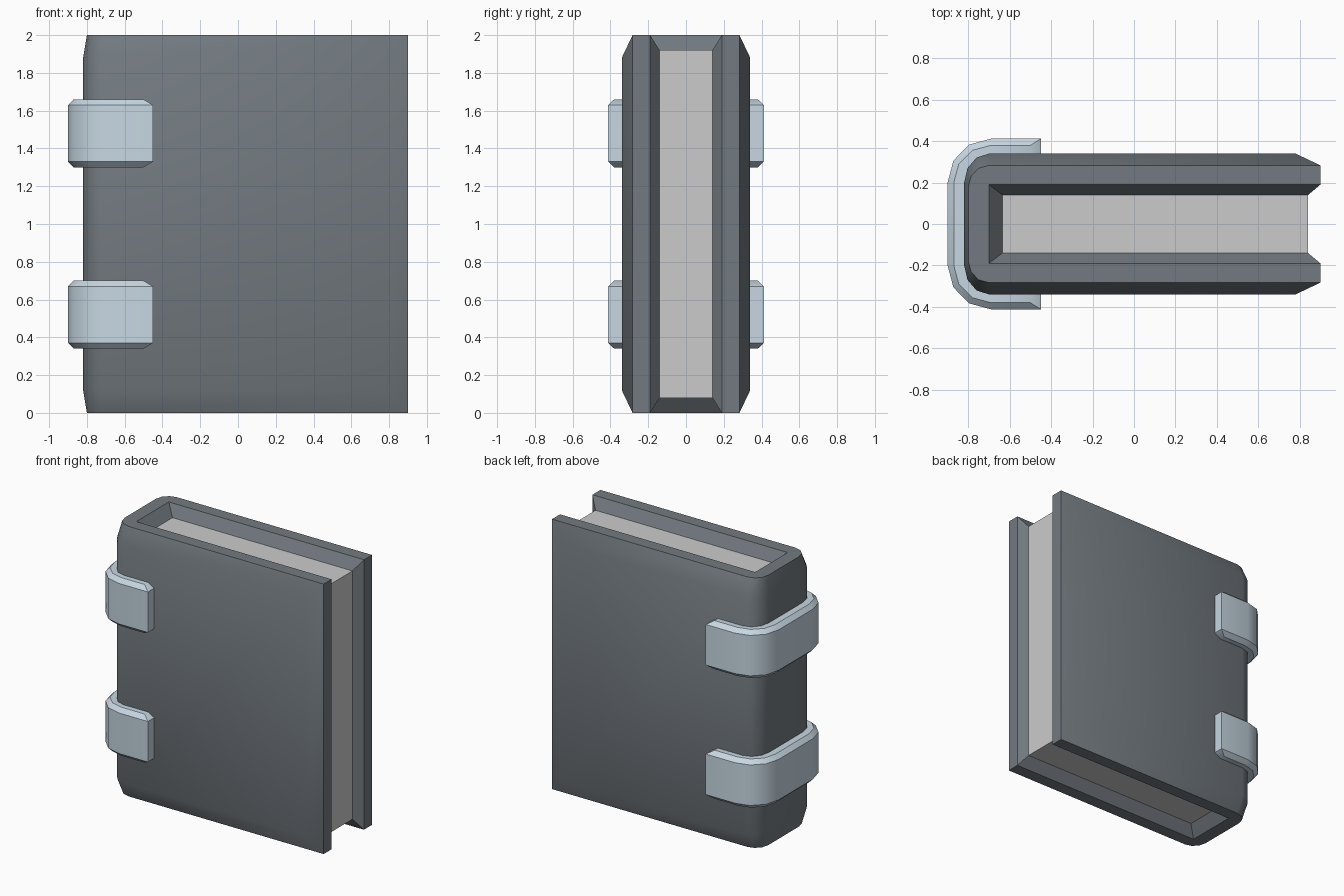
import bpy, bmesh, math

if "Cube" in bpy.data.objects:
    bpy.data.objects.remove(bpy.data.objects["Cube"])


def material(name, rgb):
    m = bpy.data.materials.new(name)
    m.diffuse_color = (*rgb, 1)
    m.use_nodes = True
    m.node_tree.nodes["Principled BSDF"].inputs["Base Color"].default_value = m.diffuse_color
    return m


def finish(name, bm, mat=None, smooth=None):
    bmesh.ops.remove_doubles(bm, verts=bm.verts, dist=1e-5)
    bmesh.ops.recalc_face_normals(bm, faces=bm.faces)
    me = bpy.data.meshes.new(name)
    bm.to_mesh(me)
    bm.free()
    ob = bpy.data.objects.new(name, me)
    bpy.context.collection.objects.link(ob)
    if mat:
        me.materials.append(mat)
    if smooth:
        bpy.ops.object.select_all(action='DESELECT')
        ob.select_set(True)
        bpy.context.view_layer.objects.active = ob
        bpy.ops.object.shade_smooth_by_angle(angle=math.radians(smooth))
    return ob


def half_u(end, corner, spine):
    """Half of a U outline: free end, then an elliptical corner to the spine."""
    (cx, cy), (sx, sy) = corner, spine
    pts = [end]
    for i in range(4):
        a = math.radians(30 * i)
        pts.append((cx + (sx - cx) * math.sin(a), sy + (cy - sy) * math.cos(a)))
    return pts


def u_shell(name, outlines, heights, caps, mat, smooth):
    """Loft a section of four nested U outlines around the spine."""
    full = [o + [(x, -y) for x, y in reversed(o)] for o in outlines]
    bm = bmesh.new()
    rings = []
    order = [(0, 0), (0, 1), (1, 1), (2, 1), (3, 1), (3, 0), (2, 0), (1, 0)]
    for k in range(len(full[0])):
        rings.append([bm.verts.new((*full[o][k], heights[o][t])) for o, t in order])
    for r, s in zip(rings, rings[1:]):
        for i in range(8):
            if i != 4:  # hidden innermost wall stays open
                j = (i + 1) % 8
                bm.faces.new((r[i], r[j], s[j], s[i]))
    for r in (rings[0], rings[-1]):
        for c in caps:
            bm.faces.new([r[i] for i in c])
    return finish(name, bm, mat, smooth)


dark = material("cover_grey", (0.17, 0.195, 0.215))
steel = material("band_steel", (0.57, 0.68, 0.76))

# Cover: chamfered boards and rounded spine
u_shell("cover",
        [half_u((0.78, 0.34), (-0.70, 0.34), (-0.82, 0.20)),
         half_u((0.90, 0.283), (-0.70, 0.283), (-0.80, 0.18)),
         [(0.90, 0.19)] + [(-0.70, 0.19)] * 4,
         [(0.84, 0.14)] + [(-0.635, 0.14)] * 4],
        [(0.12, 1.88), (0, 2), (0, 2), (0.08, 1.92)],
        [(0, 1, 2, 7), (7, 2, 3, 6), (6, 3, 4, 5)], dark, 40)

# Page block
bm = bmesh.new()
bmesh.ops.create_cube(bm, size=1)
bmesh.ops.scale(bm, vec=(1.475, 0.28, 1.84), verts=bm.verts)
bmesh.ops.translate(bm, vec=(0.1025, 0, 1), verts=bm.verts)
finish("pages", bm)

# Two metal bands wrapping the spine
for name, z0, z1 in (("lower_band", 0.34, 0.70), ("upper_band", 1.30, 1.66)):
    mid, rim = (z0 + 0.03, z1 - 0.03), (z0, z1)
    u_shell(name,
            [half_u((-0.45, 0.412), (-0.69, 0.412), (-0.90, 0.20)),
             half_u((-0.50, 0.38), (-0.69, 0.38), (-0.87, 0.20)),
             half_u((-0.50, 0.33), (-0.70, 0.33), (-0.81, 0.19)),
             half_u((-0.45, 0.33), (-0.70, 0.33), (-0.81, 0.19))],
            [mid, rim, rim, mid],
            [(0, 1, 4, 5), (1, 2, 3, 4), (0, 5, 6, 7)], steel, 35)
